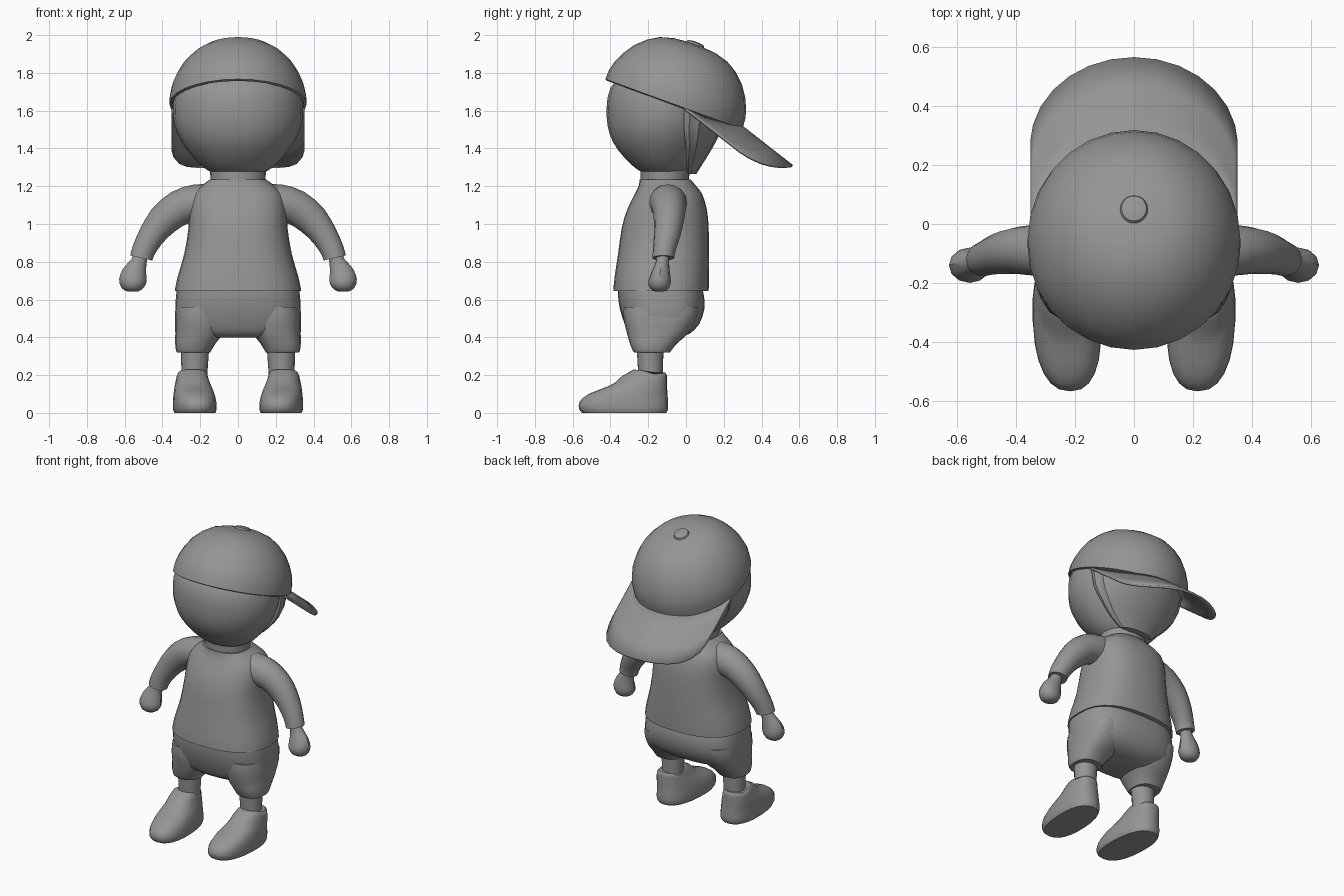
import bpy, bmesh, math
from mathutils import Vector

if "Cube" in bpy.data.objects:
    bpy.data.objects.remove(bpy.data.objects["Cube"])

grey = bpy.data.materials.new("mid grey")
grey.diffuse_color = (0.3, 0.3, 0.3, 1)
grey.use_nodes = True
grey.node_tree.nodes["Principled BSDF"].inputs["Base Color"].default_value = grey.diffuse_color


def finish(name, bm, angle=35):
    bmesh.ops.recalc_face_normals(bm, faces=bm.faces)
    me = bpy.data.meshes.new(name)
    bm.to_mesh(me)
    bm.free()
    ob = bpy.data.objects.new(name, me)
    bpy.context.collection.objects.link(ob)
    me.materials.append(grey)
    bpy.ops.object.select_all(action='DESELECT')
    ob.select_set(True)
    bpy.context.view_layer.objects.active = ob
    bpy.ops.object.shade_smooth_by_angle(angle=math.radians(angle))
    return ob


def smooth_rows(rows, n):
    """Catmull-Rom resampling of the ring parameters."""
    out = []
    for i in range(len(rows) - 1):
        quad = [rows[max(i - 1, 0)], rows[i], rows[i + 1], rows[min(i + 2, len(rows) - 1)]]
        for k in range(n):
            t = k / n
            out.append([0.5 * (2 * b + (c - a) * t + (2 * a - 5 * b + 4 * c - d) * t * t
                               + (3 * b - a - 3 * c + d) * t ** 3) for a, b, c, d in zip(*quad)])
    return out + [list(rows[-1])]


def skin(name, rings):
    bm = bmesh.new()
    loops = [[bm.verts.new(p) for p in ring] for ring in rings]
    n = len(loops[0])
    for a, b in zip(loops, loops[1:]):
        for i in range(n):
            bm.faces.new((a[i], a[(i + 1) % n], b[(i + 1) % n], b[i]))
    bm.faces.new(loops[0])
    bm.faces.new(loops[-1])
    return finish(name, bm)


def power(v, p):
    return math.copysign(abs(v) ** p, v)


def loft(name, rows, square=2.0, n=24, steps=2):
    """Horizontal rings given as (z, centre x, half width, front y, back y)."""
    e = 2 / square
    rings = []
    for z, cx, rx, y0, y1 in smooth_rows(rows, steps):
        rings.append([(cx + rx * power(math.cos(t), e),
                       (y0 + y1) / 2 + (y1 - y0) / 2 * power(math.sin(t), e), z)
                      for t in (2 * math.pi * i / n for i in range(n))])
    return skin(name, rings)


def tube(name, rows, n=16):
    """Round limb in the xz plane: (x, y, z, in-plane radius, depth radius)."""
    rows = smooth_rows(rows, 2)
    rings = []
    for i, (x, y, z, r, d) in enumerate(rows):
        a, b = rows[max(i - 1, 0)], rows[min(i + 1, len(rows) - 1)]
        u = Vector((a[2] - b[2], 0, b[0] - a[0])).normalized()
        rings.append([Vector((x, y, z)) + u * r * math.cos(t) + Vector((0, d, 0)) * math.sin(t)
                      for t in (2 * math.pi * k / n for k in range(n))])
    return skin(name, rings)


def mirrored(ob):
    m = ob.modifiers.new("mirror", 'MIRROR')
    m.use_axis = (True, False, False)


# Head and neck
loft("head", [(1.265, 0, .12, -.21, -.01), (1.29, 0, .17, -.26, .02), (1.35, 0, .235, -.325, .07),
              (1.43, 0, .295, -.385, .12), (1.52, 0, .335, -.415, .16), (1.62, 0, .345, -.42, .18),
              (1.72, 0, .325, -.40, .17), (1.82, 0, .25, -.32, .13), (1.9, 0, .13, -.22, .05)])
loft("neck", [(1.15, 0, .15, -.24, .01), (1.22, 0, .145, -.24, .015), (1.3, 0, .15, -.24, .02)])

# Hair: pleated half shell around the back of the head
rings = []
for z, rx, y0, y1 in smooth_rows([(1.265, .12, .01, .055), (1.32, .19, 0, .09), (1.4, .265, 0, .14),
                                  (1.5, .325, -.01, .19), (1.64, .345, -.01, .23)], 2):
    ring = []
    for i in range(25):
        t = math.pi * i / 24
        k = 1 if i % 2 else .97
        ring.append((rx * k * math.cos(t), y0 + (y1 - y0) * k * math.sin(t), z))
    rings.append(ring)
skin("hair", rings)

# Cap dome, tilted back, with a small button
tilt = math.radians(20)
axis = Vector((0, math.sin(tilt), math.cos(tilt)))
back = Vector((0, math.cos(tilt), -math.sin(tilt)))
centre = Vector((0, -.065, 1.635))
profile = [(.345, .03), (.372, -.005), (.386, 0), (.384, .05), (.372, .1), (.345, .16), (.305, .22),
           (.25, .272), (.19, .308), (.12, .328), (.05, .335), (.045, .345), (.02, .35)]
rings = []
for r, h in profile:
    rings.append([centre + axis * h + back * r * math.sin(t) + Vector((.94 * r * math.cos(t), 0, 0))
                  for t in (2 * math.pi * i / 28 for i in range(28))])
skin("cap_dome", rings)

# Cap visor: arched sheet sloping down behind the head
bm = bmesh.new()
cols = []
for i in range(15):
    x = -.352 * math.cos(math.pi * i / 14)
    s = math.sqrt(max(0, 1 - (x / .3525) ** 2))
    y_in = -.075 + .345 * s
    y_out = .27 + .297 * s
    cols.append([bm.verts.new((x, y, 1.52 - .78 * (y - .3) - .14 * (x / .35) ** 2))
                 for y in (y_in + (y_out - y_in) * k / 3 for k in range(4))])
for a, b in zip(cols, cols[1:]):
    for k in range(3):
        bm.faces.new((a[k], b[k], b[k + 1], a[k + 1]))
visor = finish("cap_visor", bm, 8)
visor.modifiers.new("thickness", 'SOLIDIFY').thickness = .014

# Shirt body, collar and sleeves
loft("shirt", [(.645, 0, .335, -.385, .12), (.72, 0, .32, -.378, .122), (.84, 0, .285, -.36, .122),
               (.98, 0, .262, -.34, .12), (1.08, 0, .258, -.31, .11), (1.16, 0, .24, -.27, .085),
               (1.205, 0, .19, -.25, .05), (1.235, 0, .15, -.245, .025)], 2.5, 28)
mirrored(tube("sleeve", [(.12, -.1, 1.11, .1, .1), (.22, -.095, 1.11, .1, .1), (.31, -.09, 1.085, .094, .09),
                         (.395, -.09, 1.02, .085, .08), (.46, -.1, .935, .07, .07),
                         (.5, -.115, .86, .062, .06), (.512, -.12, .82, .06, .058)]))

# Hands
mirrored(tube("hand", [(.507, -.12, .86, .035, .035), (.525, -.125, .8, .042, .035),
                       (.548, -.135, .74, .066, .05), (.558, -.14, .695, .072, .06),
                       (.562, -.14, .66, .056, .05), (.563, -.14, .643, .03, .025)], 12))

# Shorts: hips plus two legs
loft("shorts_hips", [(.4, 0, .17, -.27, -.03), (.42, 0, .26, -.3, .02), (.47, 0, .325, -.325, .07),
                     (.55, 0, .332, -.35, .097), (.62, 0, .328, -.36, .095), (.68, 0, .32, -.36, .08)], 2.8, 28)
mirrored(loft("shorts_leg", [(.32, .235, .088, -.275, -.085), (.33, .235, .093, -.282, -.078),
                             (.37, .225, .108, -.298, -.045), (.42, .207, .125, -.312, .01),
                             (.5, .2, .133, -.33, .06), (.56, .2, .125, -.33, .07)], 2.5, 20))

# Lower legs
mirrored(loft("lower_leg", [(.14, .232, .068, -.25, -.125), (.24, .23, .07, -.255, -.122),
                            (.36, .228, .077, -.262, -.118)], 2, 16))

# Shoes: long toe, sloping instep and a raised tongue
shoe = loft("shoe", [(0, .23, .108, -.55, -.105), (.02, .23, .115, -.566, -.095), (.06, .231, .114, -.563, -.095),
                     (.1, .233, .108, -.515, -.098), (.14, .236, .098, -.415, -.1),
                     (.18, .238, .085, -.34, -.1), (.21, .238, .078, -.295, -.102),
                     (.222, .238, .068, -.275, -.11)], 2.4, 24)
for v in shoe.data.vertices:
    # toes turn slightly inward, and the ankle opening dips beside the leg
    v.co.x += .05 * (v.co.y + .3)
    if v.co.z > .17:
        v.co.z += .1 * (-.2 - v.co.y) - .25 * max(0, .06 - abs(v.co.y + .17)) * (v.co.z > .2)
mirrored(shoe)
